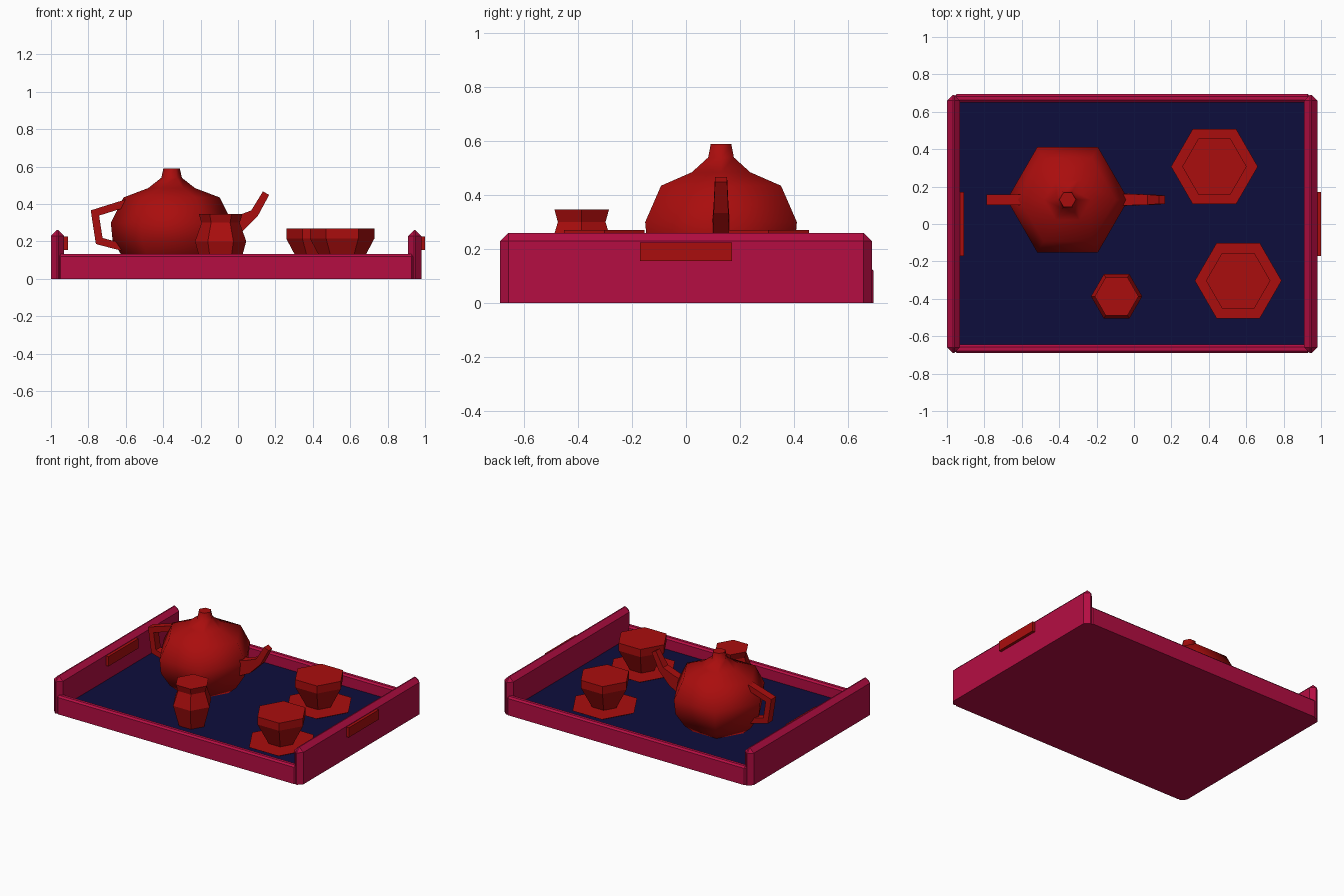
import bpy, bmesh, math
from mathutils import Vector

cube = bpy.data.objects.get("Cube")
if cube:
    bpy.data.objects.remove(cube, do_unlink=True)


def material(name, rgb):
    mat = bpy.data.materials.new(name)
    mat.use_nodes = True
    mat.diffuse_color = (*rgb, 1)
    bsdf = mat.node_tree.nodes["Principled BSDF"]
    bsdf.inputs["Base Color"].default_value = (*rgb, 1)
    bsdf.inputs["Roughness"].default_value = 0.7
    return mat


CRIMSON = material("crimson", (0.46, 0.004, 0.055))
RED = material("red", (0.40, 0.004, 0.004))
NAVY = material("navy", (0.004, 0.004, 0.045))


def finish(name, bm, mat, loc=(0, 0, 0), smooth_angle=None):
    bmesh.ops.recalc_face_normals(bm, faces=bm.faces)
    mesh = bpy.data.meshes.new(name)
    bm.to_mesh(mesh)
    bm.free()
    mesh.materials.append(mat)
    obj = bpy.data.objects.new(name, mesh)
    obj.location = loc
    bpy.context.collection.objects.link(obj)
    if smooth_angle:
        bpy.ops.object.select_all(action="DESELECT")
        obj.select_set(True)
        bpy.context.view_layer.objects.active = obj
        bpy.ops.object.shade_smooth_by_angle(angle=math.radians(smooth_angle))
    return obj


def box(name, low, high, mat, bevel=0):
    """Box between two corners; every edge except the bottom ones can be chamfered."""
    low, high = Vector(low), Vector(high)
    bm = bmesh.new()
    bmesh.ops.create_cube(bm, size=1)
    for v in bm.verts:
        v.co = Vector(c * s for c, s in zip(v.co, high - low))
    if bevel:
        edges = [e for e in bm.edges if any(v.co.z > 0 for v in e.verts)]
        bmesh.ops.bevel(bm, geom=edges, offset=bevel, segments=1, affect="EDGES")
    return finish(name, bm, mat, (low + high) / 2)


def bridge(bm, rings):
    """Skin a stack of equal rings and cap both ends."""
    for a, b in zip(rings, rings[1:]):
        n = len(a)
        for i in range(n):
            j = (i + 1) % n
            bm.faces.new((a[i], a[j], b[j], b[i]))
    bm.faces.new(rings[0])
    bm.faces.new(rings[-1])


def hex_lathe(name, center, profile, mat, smooth_angle=None):
    """Six-sided turned form from (radius, height) pairs."""
    bm = bmesh.new()
    rings = [[bm.verts.new((r * math.cos(i * math.pi / 3), r * math.sin(i * math.pi / 3), z))
              for i in range(6)] for r, z in profile]
    bridge(bm, rings)
    return finish(name, bm, mat, (*center, 0), smooth_angle)


def square_tube(name, path, y, mat):
    """Four-sided tube along (x, z, thickness, width) points in a vertical plane."""
    bm = bmesh.new()
    pts = [Vector((p[0], 0, p[1])) for p in path]
    rings = []
    for i, p in enumerate(pts):
        before = (p - pts[i - 1]).normalized() if i else None
        after = (pts[i + 1] - p).normalized() if i < len(pts) - 1 else None
        tangent = ((before or after) + (after or before)).normalized()
        side = Vector((-tangent.z, 0, tangent.x))
        miter = 1 / max(tangent.dot(after or before), 0.5)
        t, w = path[i][2] / 2 * miter, path[i][3] / 2
        rings.append([bm.verts.new(p + side * a * t + Vector((0, b * w, 0)))
                      for a, b in ((-1, -1), (1, -1), (1, 1), (-1, 1))])
    bridge(bm, rings)
    return finish(name, bm, mat, (0, y, 0))


# Tray: base, floor panel, low front and back, tall ends
box("tray_base", (-0.96, -0.66, 0), (0.94, 0.66, 0.042), CRIMSON)
box("tray_floor", (-0.94, -0.655, 0.042), (0.92, 0.655, 0.048), NAVY)
box("tray_front", (-0.96, -0.69, 0), (0.94, -0.645, 0.132), CRIMSON, 0.012)
box("tray_back", (-0.96, 0.65, 0), (0.94, 0.695, 0.132), CRIMSON, 0.012)
for name, x in (("tray_right_end", -1.0), ("tray_left_end", 0.91)):
    box(name, (x, -0.69, 0), (x + 0.07, 0.69, 0.26), CRIMSON, 0.031)
for name, x in (("right_grip", -0.94), ("left_grip", 0.97)):
    box(name, (x, -0.17, 0.155), (x + 0.03, 0.17, 0.225), RED)

# Teapot
POT = (-0.355, 0.13)
hex_lathe("teapot_body", POT,
          [(0.19, 0.048), (0.25, 0.1), (0.315, 0.2), (0.325, 0.3), (0.257, 0.435),
           (0.125, 0.485), (0.055, 0.54), (0.044, 0.59)], RED, 62)
square_tube("teapot_spout",
            [(-0.12, 0.25, 0.12, 0.07), (0.0, 0.29, 0.09, 0.06),
             (0.088, 0.35, 0.045, 0.055), (0.15, 0.458, 0.038, 0.045)], POT[1], RED)
square_tube("teapot_handle",
            [(-0.58, 0.41, 0.04, 0.055), (-0.765, 0.352, 0.04, 0.055),
             (-0.742, 0.202, 0.04, 0.055), (-0.62, 0.17, 0.04, 0.055)], POT[1], RED)

# Milk jug
hex_lathe("milk_jug", (-0.093, -0.387),
          [(0.095, 0.048), (0.137, 0.2), (0.102, 0.3), (0.117, 0.347)], RED)

# Cups on saucers
for name, center in (("back", (0.43, 0.307)), ("front", (0.557, -0.303))):
    hex_lathe(name + "_saucer", center, [(0.2, 0.046), (0.232, 0.062)], RED)
    hex_lathe(name + "_cup", center,
              [(0.09, 0.06), (0.127, 0.13), (0.172, 0.215), (0.172, 0.27)], RED)
